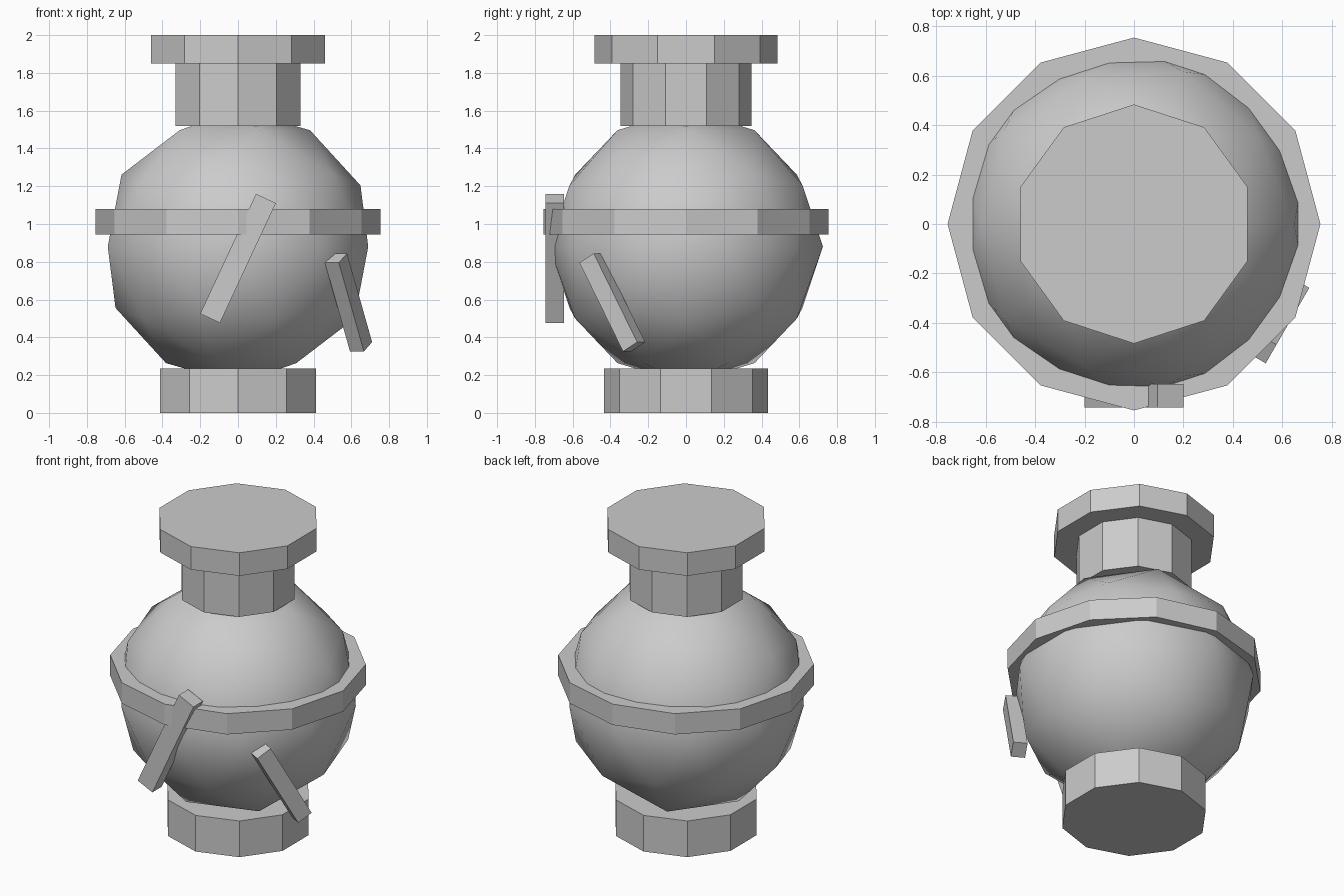
import bpy
from math import radians

if "Cube" in bpy.data.objects:
    bpy.data.objects.remove(bpy.data.objects["Cube"])


def drum(name, sides, radius, z0, z1):
    bpy.ops.mesh.primitive_cylinder_add(vertices=sides, radius=radius, depth=z1 - z0,
                                        location=(0, 0, (z0 + z1) / 2))
    bpy.context.object.name = name


def bar(name, size, location, lean, turn):
    bpy.ops.mesh.primitive_cube_add(size=1, location=location,
                                    rotation=(0, radians(lean), radians(turn)))
    ob = bpy.context.object
    ob.name = name
    ob.scale = size
    bpy.ops.object.transform_apply(location=False, rotation=False, scale=True)


# Round body
bpy.ops.mesh.primitive_ico_sphere_add(subdivisions=2, radius=0.725, location=(0, 0, 0.88))
bpy.context.object.name = "bottle_body"
bpy.ops.object.shade_smooth()

# Foot, neck, lid and the band round the belly
drum("foot", 10, 0.435, 0.0, 0.235)
drum("neck", 10, 0.348, 1.52, 1.85)
drum("lid", 10, 0.484, 1.85, 2.0)
drum("belly_band", 12, 0.755, 0.945, 1.08)

# Slanted strips stuck on the body
bar("front_strip", (0.116, 0.096, 0.70), (0, -0.695, 0.818), 25, 0)
bar("side_strip", (0.10, 0.085, 0.54), (0.585, -0.39, 0.585), -29.5, 60)
